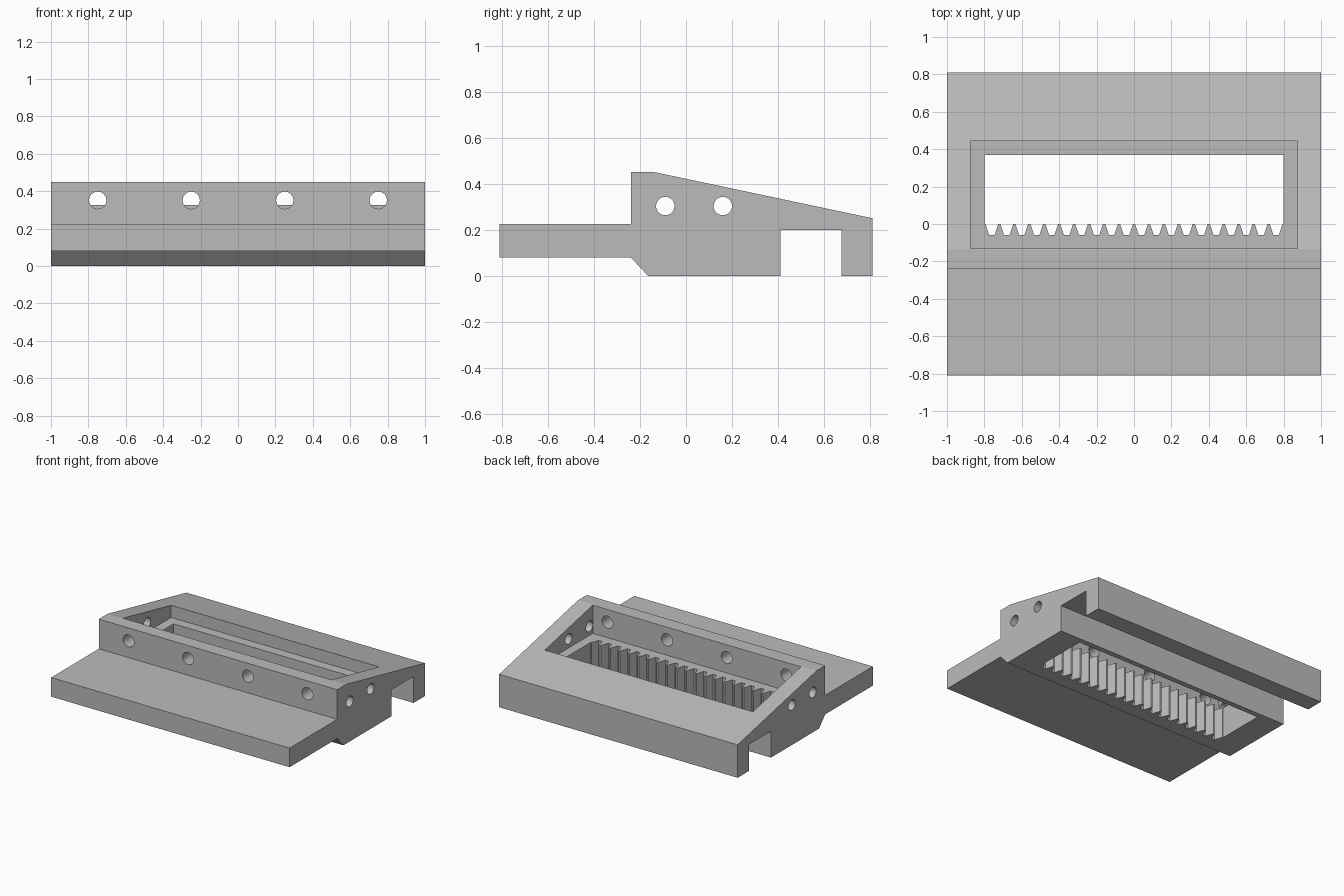
import bpy
import bmesh
from math import radians
from mathutils import Matrix, Vector

if "Cube" in bpy.data.objects:
    bpy.data.objects.remove(bpy.data.objects["Cube"], do_unlink=True)

grey = bpy.data.materials.new("plain grey")
grey.use_nodes = True
GREY = (0.5, 0.5, 0.5, 1)
grey.diffuse_color = GREY
grey.node_tree.nodes["Principled BSDF"].inputs["Base Color"].default_value = GREY


def make_object(name, bm):
    bmesh.ops.recalc_face_normals(bm, faces=bm.faces)
    mesh = bpy.data.meshes.new(name)
    bm.to_mesh(mesh)
    bm.free()
    mesh.materials.append(grey)
    obj = bpy.data.objects.new(name, mesh)
    bpy.context.collection.objects.link(obj)
    return obj


def prism(name, outline, sweep):
    """Extrude a closed outline along the sweep vector."""
    bm = bmesh.new()
    face = bm.faces.new([bm.verts.new(p) for p in outline])
    new = bmesh.ops.extrude_face_region(bm, geom=[face])["geom"]
    moved = [v for v in new if isinstance(v, bmesh.types.BMVert)]
    bmesh.ops.translate(bm, verts=moved, vec=Vector(sweep))
    return make_object(name, bm)


def rod(name, centre, radius, length, axis):
    bm = bmesh.new()
    turn = Matrix.Rotation(radians(90), 4, "Y" if axis == "X" else "X")
    bmesh.ops.create_cone(bm, cap_ends=True, segments=32, radius1=radius, radius2=radius,
                          depth=length, matrix=Matrix.Translation(centre) @ turn)
    return make_object(name, bm)


def cut(body, cutter):
    cutter.hide_render = True
    mod = body.modifiers.new("cut", "BOOLEAN")
    mod.operation = "DIFFERENCE"
    mod.solver = "EXACT"
    mod.object = cutter
    bpy.context.view_layer.objects.active = body
    bpy.ops.object.modifier_apply(modifier=mod.name)
    bpy.data.objects.remove(cutter, do_unlink=True)


# Body: side profile with front tongue, sloped top and rear slot
profile = [(-0.81, 0.08), (-0.24, 0.08), (-0.165, 0), (0.41, 0), (0.41, 0.2), (0.675, 0.2),
           (0.675, 0), (0.81, 0), (0.81, 0.25), (-0.135, 0.45), (-0.24, 0.45),
           (-0.24, 0.225), (-0.81, 0.225)]
body = prism("rack_body", [(-1, y, z) for y, z in profile], (2, 0, 0))

# Shallow recess in the sloped top
FLOOR = 0.235
recess = [(-0.873, -0.13), (0.873, -0.13), (0.873, 0.445), (-0.873, 0.445)]
cut(body, prism("recess_cutter", [(x, y, FLOOR) for x, y in recess], (0, 0, 0.5)))

# Opening through the floor, toothed along its front edge
PITCH, ROOT, TEETH = 0.08, -0.06, 20
opening = [(0.8, 0.37), (-0.8, 0.37), (-0.8, 0)]
for i in range(TEETH):
    x = (i - (TEETH - 1) / 2) * PITCH
    opening += [(x - 0.034, 0), (x - 0.014, ROOT), (x + 0.014, ROOT), (x + 0.034, 0)]
opening.append((0.8, 0))
cut(body, prism("opening_cutter", [(x, y, -0.1) for x, y in opening], (0, 0, 0.4)))

# Bolt holes in the front wall and both end walls
for x in (-0.75, -0.25, 0.25, 0.75):
    cut(body, rod("front_hole_cutter", (x, -0.19, 0.352), 0.046, 0.2, "Y"))
for y in (-0.09, 0.16):
    cut(body, rod("end_hole_cutter", (0, y, 0.303), 0.04, 2.2, "X"))

# Smooth hole walls, sharp edges elsewhere
bpy.ops.object.select_all(action="DESELECT")
body.select_set(True)
bpy.context.view_layer.objects.active = body
bpy.ops.object.shade_smooth_by_angle(angle=radians(11.5))
